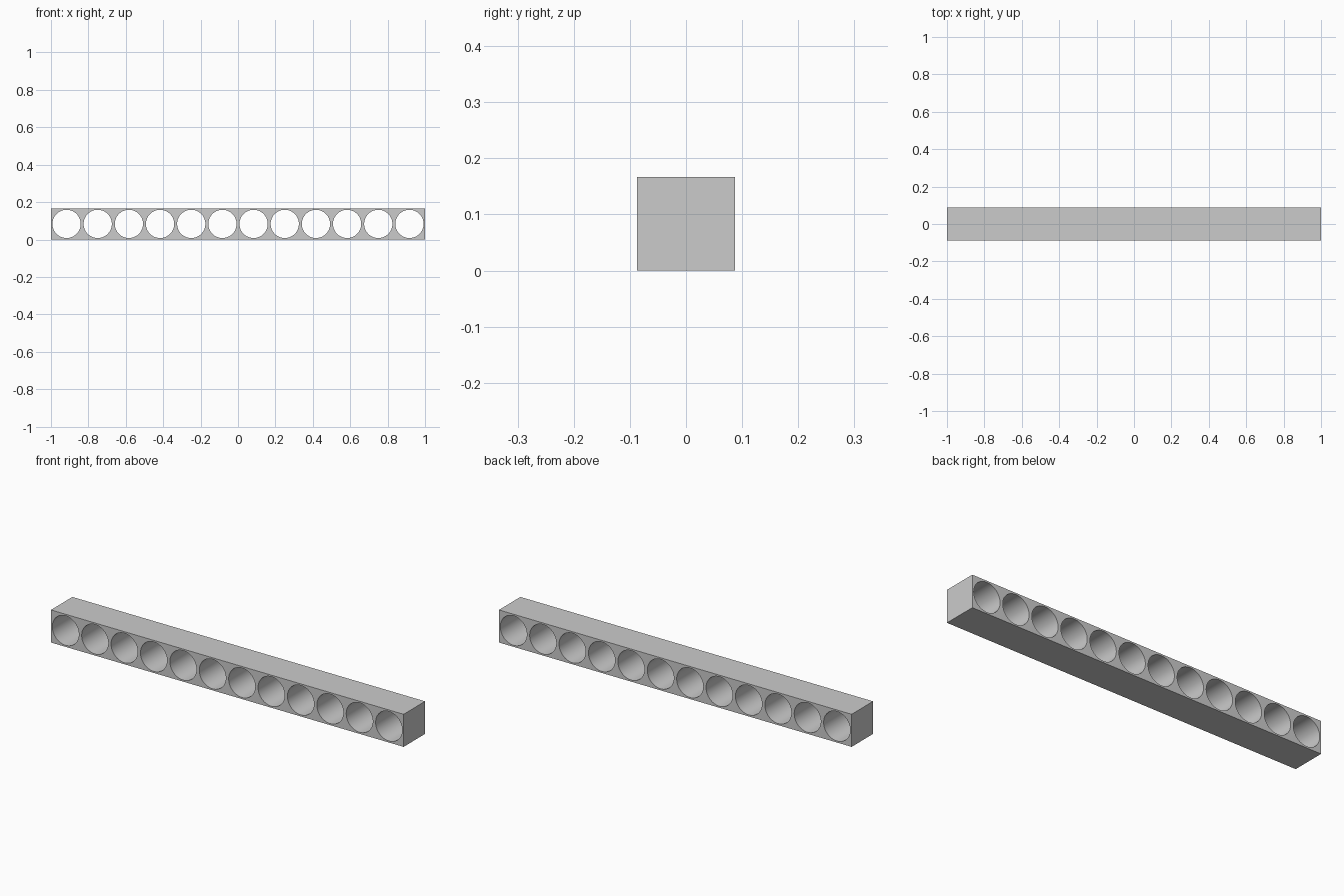
import bpy, bmesh, math
from mathutils import Matrix

if "Cube" in bpy.data.objects:
    bpy.data.objects.remove(bpy.data.objects["Cube"])

LENGTH, DEPTH, HEIGHT = 2.0, 0.174, 0.167
HOLES, RADIUS, SIDES = 12, 0.0755, 64
PITCH = LENGTH / HOLES


def mesh_object(name, bm):
    mesh = bpy.data.meshes.new(name)
    bm.to_mesh(mesh)
    bm.free()
    obj = bpy.data.objects.new(name, mesh)
    bpy.context.collection.objects.link(obj)
    return obj


# Solid square bar
bm = bmesh.new()
bmesh.ops.create_cube(bm, size=1, matrix=Matrix.Translation((0, 0, HEIGHT / 2))
                      @ Matrix.Diagonal((LENGTH, DEPTH, HEIGHT, 1)))
beam = mesh_object("perforated_beam", bm)

# Row of cylinders that bore the holes from front to back
bm = bmesh.new()
for i in range(HOLES):
    x = -LENGTH / 2 + PITCH * (i + 0.5)
    bmesh.ops.create_cone(bm, cap_ends=True, segments=SIDES, radius1=RADIUS,
                          radius2=RADIUS, depth=DEPTH * 2,
                          matrix=Matrix.Translation((x, 0, HEIGHT / 2))
                          @ Matrix.Rotation(math.pi / 2, 4, 'X'))
cutter = mesh_object("hole_cutter", bm)
cutter.hide_render = True

# Bore the holes, then discard the cutter
bore = beam.modifiers.new("bore_holes", 'BOOLEAN')
bore.operation = 'DIFFERENCE'
bore.solver = 'EXACT'
bore.object = cutter
bpy.context.view_layer.objects.active = beam
beam.select_set(True)
bpy.ops.object.modifier_apply(modifier=bore.name)
bpy.data.objects.remove(cutter)

# Smooth bores with sharp rims and edges
bpy.ops.object.shade_smooth_by_angle(angle=math.radians(30))
